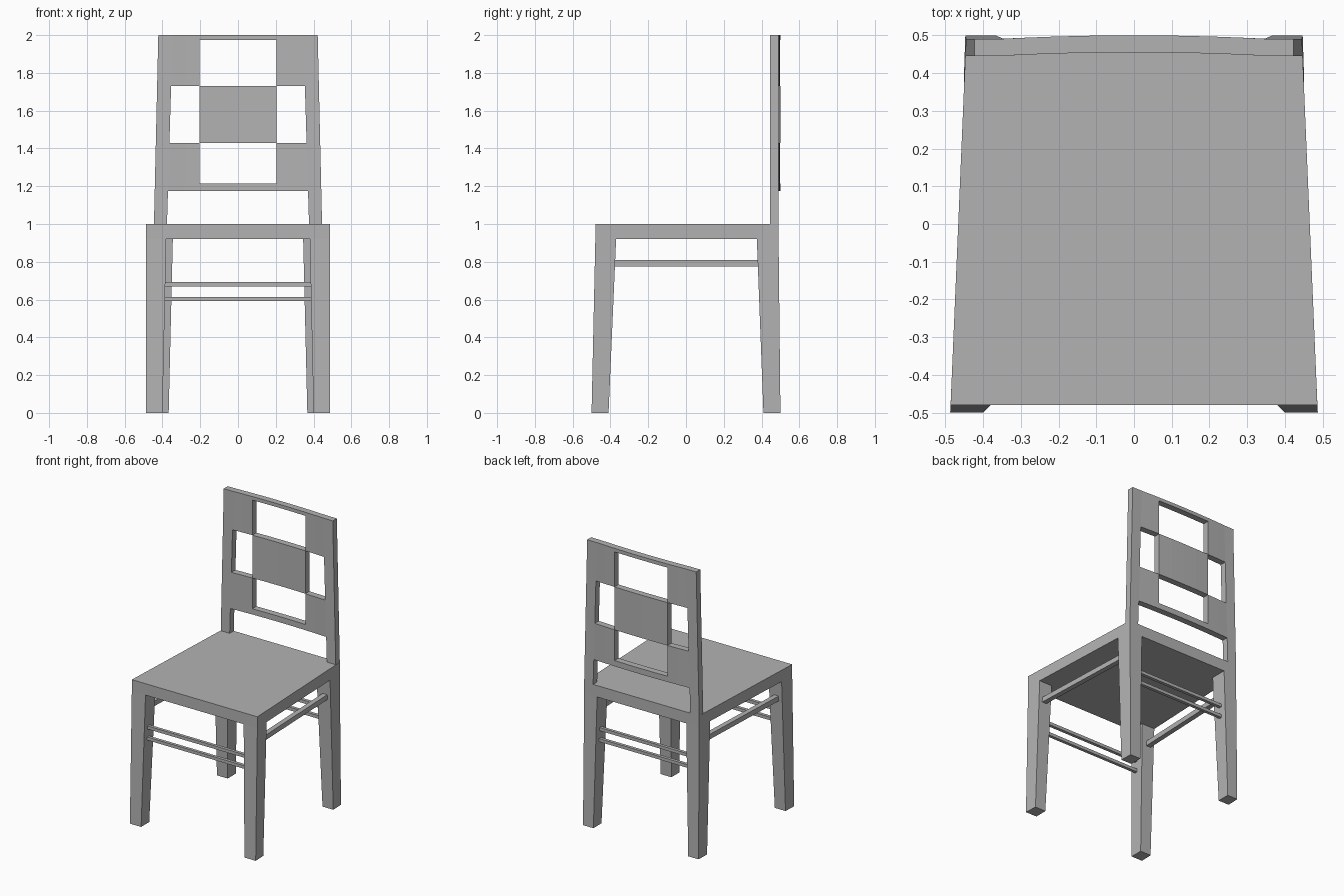
import bpy
import bmesh

cube = bpy.data.objects.get("Cube")
if cube:
    bpy.data.objects.remove(cube, do_unlink=True)

# One flat grey for the whole chair
grey = bpy.data.materials.new("plain grey")
grey.use_nodes = True
grey.diffuse_color = (0.45, 0.45, 0.45, 1)
grey.node_tree.nodes["Principled BSDF"].inputs["Base Color"].default_value = grey.diffuse_color


def finish(name, bm):
    bmesh.ops.recalc_face_normals(bm, faces=bm.faces)
    mesh = bpy.data.meshes.new(name)
    bm.to_mesh(mesh)
    bm.free()
    mesh.materials.append(grey)
    obj = bpy.data.objects.new(name, mesh)
    bpy.context.collection.objects.link(obj)
    return obj


def prism(name, z0, low, z1, high, side=1):
    """Solid joining two four-cornered outlines at different heights."""
    bm = bmesh.new()
    a = [bm.verts.new((x * side, y, z0)) for x, y in low]
    b = [bm.verts.new((x * side, y, z1)) for x, y in high]
    bm.faces.new(a)
    bm.faces.new(b)
    for i in range(4):
        j = (i + 1) % 4
        bm.faces.new((a[i], a[j], b[j], b[i]))
    return finish(name, bm)


def rect(x0, x1, y0, y1):
    return [(x0, y0), (x1, y0), (x1, y1), (x0, y1)]


# Seat, narrower at the back
seat_bottom, seat_top = 0.92, 1.0
outline = [(-0.486, -0.48), (0.486, -0.48), (0.445, 0.49), (-0.445, 0.49)]
prism("seat", seat_bottom, outline, seat_top, outline)

for label, side in (("left", 1), ("right", -1)):
    # Legs that taper and splay towards the floor
    prism("front_leg_" + label, 0,
          [(0.40, -0.50), (0.487, -0.50), (0.483, -0.41), (0.40, -0.41)],
          seat_bottom,
          [(0.38, -0.48), (0.486, -0.48), (0.481, -0.37), (0.38, -0.37)], side)
    prism("back_leg_" + label, 0,
          [(0.367, 0.41), (0.45, 0.41), (0.447, 0.50), (0.367, 0.50)],
          seat_bottom,
          [(0.345, 0.375), (0.45, 0.375), (0.445, 0.49), (0.345, 0.49)], side)
    # Side stretcher
    rail = [(0.42, -0.385), (0.455, -0.385), (0.425, 0.385), (0.39, 0.385)]
    prism("side_stretcher_" + label, 0.775, rail, 0.81, rail, side)

# Paired stretchers at the front and back
for label, y, half in (("front", -0.44, 0.39), ("back", 0.445, 0.36)):
    for level, z in (("lower", 0.592), ("upper", 0.67)):
        rail = rect(-half, half, y - 0.011, y + 0.011)
        prism(f"{label}_stretcher_{level}", z, rail, z + 0.022, rail)

# Backrest: leaning posts, two bars and a chequer of panels, slightly bowed
rows = [1.0, 1.175, 1.215, 1.43, 1.73, 1.975, 2.0]
filled = ["post", "post side centre", "post side", "post centre",
          "post side", "post side centre"]
zones = ["post", "side", "side", "centre", "centre"]
zones += zones[::-1]


def column_xs(z):
    half = [0.445 - 0.023 * (z - 1), 0.376 - 0.03 * (z - 1), 0.28, 0.205, 0.1]
    return [-x for x in half] + [0] + half[::-1]


def bow(x):
    return 0.49 + 0.01 * max(0, 1 - (x / 0.36) ** 2)


bm = bmesh.new()
grid = [[bm.verts.new((x, bow(x), z)) for x in column_xs(z)] for z in rows]
for r, solid in enumerate(filled):
    for c, zone in enumerate(zones):
        if zone in solid.split():
            bm.faces.new((grid[r][c], grid[r][c + 1],
                          grid[r + 1][c + 1], grid[r + 1][c]))
bmesh.ops.delete(bm, geom=[v for v in bm.verts if not v.link_faces], context="VERTS")
back = list(bm.faces)
ext = bmesh.ops.extrude_face_region(bm, geom=back, use_keep_orig=True)
front = [g for g in ext["geom"] if isinstance(g, bmesh.types.BMVert)]
bmesh.ops.translate(bm, verts=front, vec=(0, -0.045, 0))
finish("backrest", bm)
